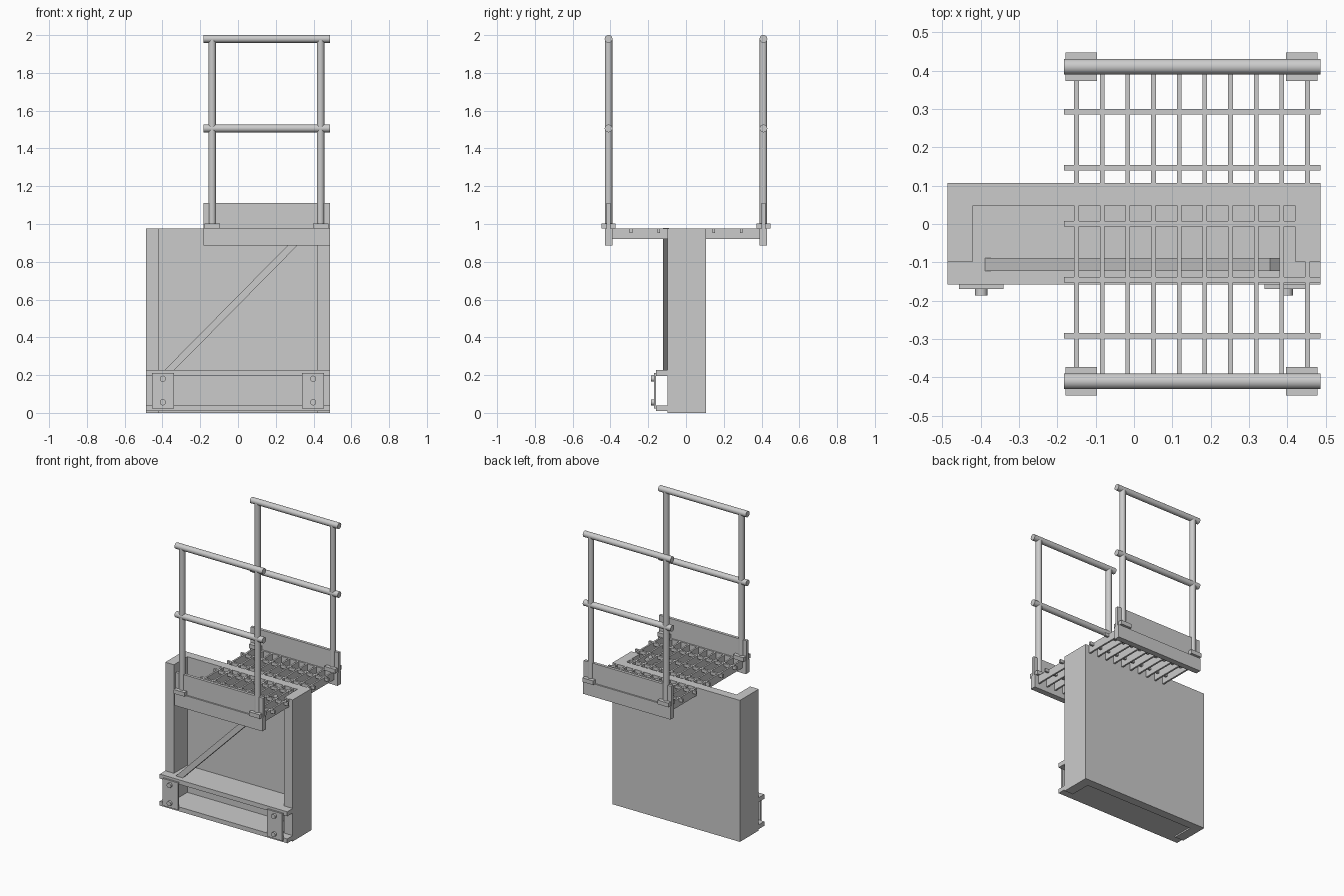
import bpy, bmesh, math
from mathutils import Matrix, Vector

if "Cube" in bpy.data.objects:
    bpy.data.objects.remove(bpy.data.objects["Cube"])


def finish(bm, name):
    bmesh.ops.recalc_face_normals(bm, faces=bm.faces)
    me = bpy.data.meshes.new(name)
    bm.to_mesh(me)
    bm.free()
    ob = bpy.data.objects.new(name, me)
    bpy.context.collection.objects.link(ob)
    return ob


def box(name, x, y, z):
    bm = bmesh.new()
    size = [b - a for a, b in (x, y, z)]
    mid = Vector([(a + b) / 2 for a, b in (x, y, z)])
    bmesh.ops.create_cube(bm, size=1, matrix=Matrix.Translation(mid) @ Matrix.Diagonal((*size, 1)))
    return finish(bm, name)


def prism(name, outline, z0, z1):
    bm = bmesh.new()
    face = bm.faces.new([bm.verts.new((x, y, z0)) for x, y in outline])
    ext = bmesh.ops.extrude_face_region(bm, geom=[face])
    verts = [g for g in ext["geom"] if isinstance(g, bmesh.types.BMVert)]
    bmesh.ops.translate(bm, verts=verts, vec=(0, 0, z1 - z0))
    return finish(bm, name)


def rod(name, a, b, r, sides=24):
    a, b = Vector(a), Vector(b)
    turn = (b - a).to_track_quat('Z', 'Y').to_matrix().to_4x4()
    bm = bmesh.new()
    bmesh.ops.create_cone(bm, cap_ends=True, segments=sides, radius1=r, radius2=r,
                          depth=(b - a).length, matrix=Matrix.Translation((a + b) / 2) @ turn)
    for f in bm.faces:
        f.smooth = len(f.verts) == 4
    for e in bm.edges:
        e.smooth = all(len(f.verts) == 4 for f in e.link_faces)
    return finish(bm, name)


W, IN = 0.486, 0.42                       # half width outside / inside
FRONT, BACK, WALL = -0.098, 0.107, 0.048  # body depth and inner wall face
LIP = -0.158                              # front edge of the floor plates
X0, X1 = -0.183, 0.486                    # platform extent
DECK = 0.975

# U-section body: back wall with two side returns
prism("wall_panel", [(-W, FRONT), (-IN, FRONT), (-IN, WALL), (IN, WALL),
                     (IN, FRONT), (W, FRONT), (W, BACK), (-W, BACK)], 0, DECK)

# Two floor plates projecting in front of the body
tee = [(-W, LIP), (W, LIP), (W, FRONT), (IN, FRONT), (IN, WALL),
       (-IN, WALL), (-IN, FRONT), (-W, FRONT)]
for name, z0, z1 in (("lower_floor_plate", 0.01, 0.04), ("upper_floor_plate", 0.196, 0.227)):
    prism(name, tee, z0, z1)

# Bolted end plates
for side, s in (("left", -1), ("right", 1)):
    cx = s * 0.398
    box(f"{side}_bolt_plate", (cx - 0.058, cx + 0.058), (LIP - 0.012, LIP), (0.023, 0.21))
    for i, z in enumerate((0.056, 0.181)):
        rod(f"{side}_bolt_{i + 1}", (cx, LIP - 0.028, z), (cx, LIP, z), 0.016)

# Diagonal brace
p, q = Vector((-0.377, 0, 0.212)), Vector((0.367, 0, 0.966))
h = (q - p).length / 2
brace = box("diagonal_brace", (-h, h), (-0.017, 0.017), (-0.0185, 0.0185))
brace.location = (p + q) / 2 + Vector((0, -0.106, 0))
brace.rotation_euler.y = -math.atan2(q.z - p.z, q.x - p.x)

# Deck grating: bearing bars along y, cross bars along x
for i in range(10):
    x = -0.15 + i * 0.0669
    box(f"bearing_bar_{i + 1}", (x - 0.006, x + 0.006), (-0.392, 0.392), (0.92, DECK))
for i in range(5):
    y = 0.001 + (i - 2) * 0.146
    box(f"cross_bar_{i + 1}", (X0, X1), (y - 0.007, y + 0.007), (0.953, DECK))

# Stringer, toe board and railing on both sides
for side, s in (("front", -1), ("back", 1)):
    y = s * 0.41
    box(f"{side}_stringer", (X0, X1), (y - 0.02, y + 0.02), (0.885, DECK))
    box(f"{side}_toe_board", (X0, X1), (y - 0.01, y + 0.01), (DECK, 1.11))
    for i, x in enumerate((-0.137, 0.437)):
        box(f"{side}_base_plate_{i + 1}", (x - 0.041, x + 0.041), (y - 0.037, y + 0.037), (DECK, 1.003))
        rod(f"{side}_post_{i + 1}", (x, y, 1.003), (x, y, 1.98), 0.02)
    for name, z in (("mid_rail", 1.506), ("top_rail", 1.98)):
        rod(f"{side}_{name}", (X0, y, z), (X1, y, z), 0.0205)
